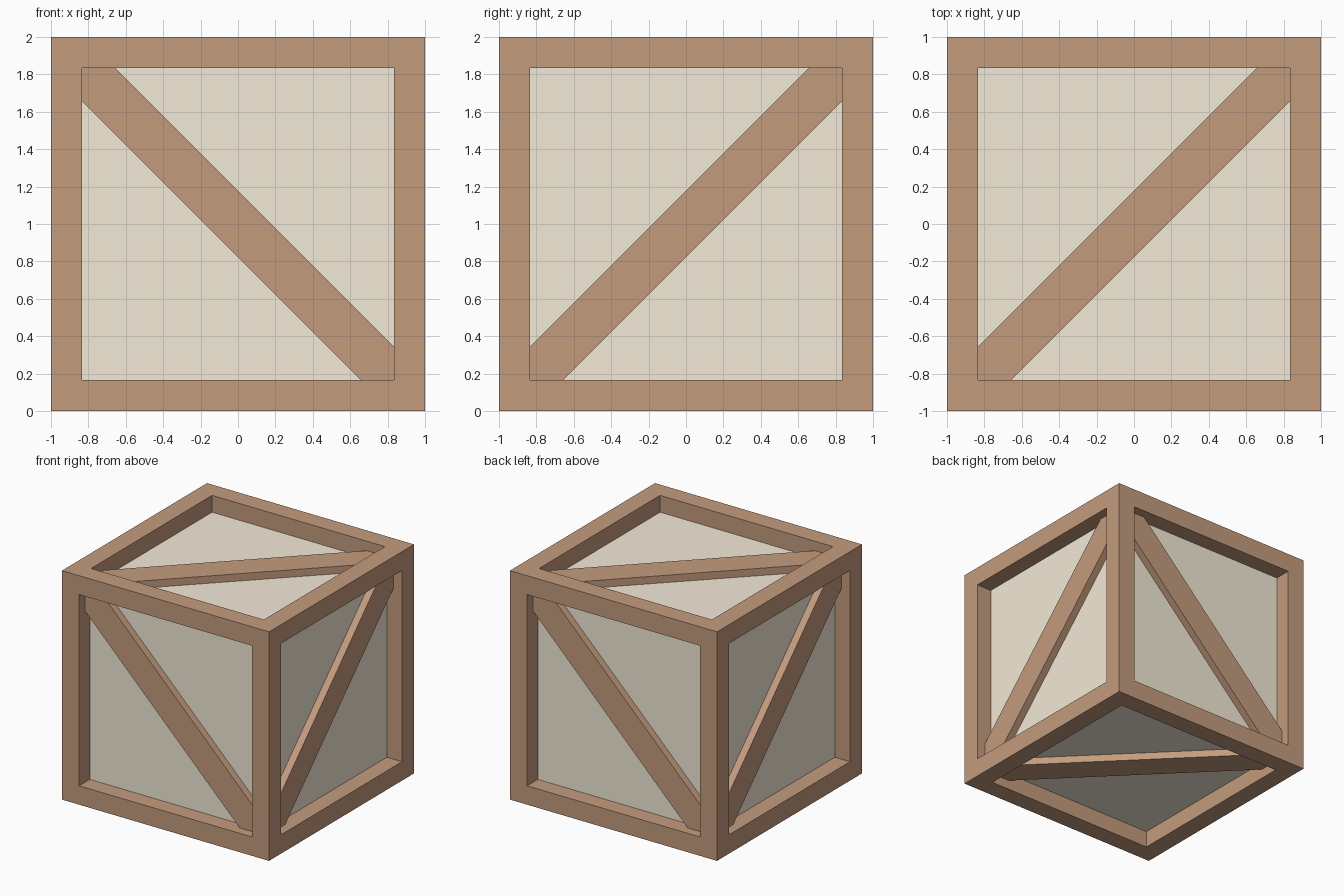
import bpy, bmesh
from mathutils import Vector

if "Cube" in bpy.data.objects:
    bpy.data.objects.remove(bpy.data.objects["Cube"])

RAIL = 0.165      # width of the frame timbers
PANEL = 0.853     # half size of the recessed panel box
BRACE = 0.917     # distance of brace faces from the centre
CUT = 0.177       # brace corner cut
CENTRE = Vector((0, 0, 1))


def material(name, rgb):
    m = bpy.data.materials.new(name)
    m.diffuse_color = (*rgb, 1)
    m.use_nodes = True
    m.node_tree.nodes["Principled BSDF"].inputs["Base Color"].default_value = m.diffuse_color
    return m


def finish(name, bm, mat):
    bmesh.ops.recalc_face_normals(bm, faces=bm.faces)
    mesh = bpy.data.meshes.new(name)
    bm.to_mesh(mesh)
    bm.free()
    mesh.materials.append(mat)
    ob = bpy.data.objects.new(name, mesh)
    ob.location = CENTRE
    bpy.context.collection.objects.link(ob)


wood = material("timber", (0.55, 0.33, 0.205))
pale = material("pale_panel", (0.90, 0.83, 0.69))

# Frame: a cube with every face inset, sunk by the rail width and opened
bm = bmesh.new()
bmesh.ops.create_cube(bm, size=2)
inner = list(bm.faces)
bmesh.ops.inset_individual(bm, faces=inner, thickness=RAIL, use_even_offset=True)
for f in inner:
    n = f.normal.copy()
    new = bmesh.ops.extrude_discrete_faces(bm, faces=[f])["faces"][0]
    bmesh.ops.translate(bm, verts=new.verts, vec=-n * RAIL)
    bmesh.ops.delete(bm, geom=[new], context='FACES_ONLY')
bmesh.ops.remove_doubles(bm, verts=bm.verts, dist=0.001)
finish("frame", bm, wood)

# Recessed panels on all six sides
bm = bmesh.new()
bmesh.ops.create_cube(bm, size=2 * PANEL)
finish("panels", bm, pale)


# Diagonal brace: u runs across the face, v up it, n = u x v points outwards
def brace(name, u, v):
    u, v = Vector(u), Vector(v)
    n = u.cross(v)
    h = 1 - RAIL
    k = h - CUT
    outline = [(-h, h), (-h, k), (k, -h), (h, -h), (h, -k), (-k, h)]
    bm = bmesh.new()
    f = bm.faces.new([bm.verts.new(u * a + v * b + n * BRACE) for a, b in outline])
    ext = bmesh.ops.extrude_face_region(bm, geom=[f], use_keep_orig=True)["geom"]
    verts = [g for g in ext if isinstance(g, bmesh.types.BMVert)]
    bmesh.ops.translate(bm, verts=verts, vec=n * (PANEL - BRACE - 0.01))
    finish(name, bm, wood)


# Each brace runs from (-u, +v) to (+u, -v)
brace("front_brace", (1, 0, 0), (0, 0, 1))
brace("back_brace", (-1, 0, 0), (0, 0, 1))
brace("right_brace", (0, 0, 1), (0, -1, 0))
brace("left_brace", (0, 0, 1), (0, 1, 0))
brace("top_brace", (0, 1, 0), (-1, 0, 0))
brace("bottom_brace", (0, 1, 0), (1, 0, 0))
